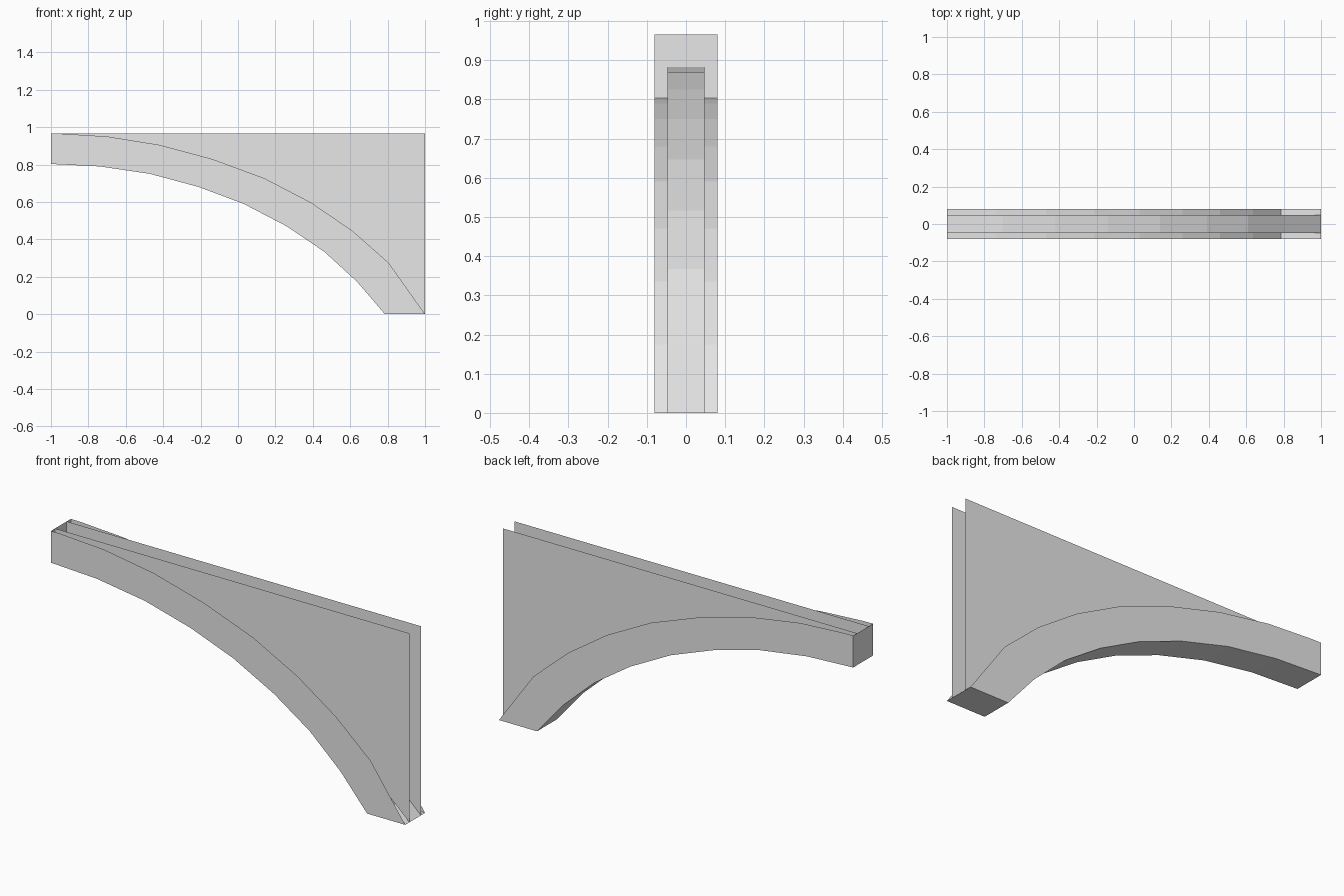
import bpy

if "Cube" in bpy.data.objects:
    bpy.data.objects.remove(bpy.data.objects["Cube"])

# Profiles in the x-z plane
LOWER = [(-1, .803), (-.74, .79), (-.47, .75), (-.21, .68), (.03, .59),
         (.26, .47), (.46, .335), (.635, .175), (.785, 0)]
UPPER = [(-1, .965), (-.95, .965), (-.7, .95), (-.42, .905), (-.14, .83),
         (.14, .727), (.39, .597), (.61, .447), (.805, .275), (1, 0)]
FLOOR = [(-1, .883)] + [(x, z - .08) for x, z in UPPER[2:-2]] + [(.805, .18), (1, 0)]
TOP = .965
OUTER, INNER = .08, .047   # half widths of the arch and of the channel

grey = bpy.data.materials.new("light_grey")
grey.diffuse_color = (.8, .8, .8, 1)
grey.use_nodes = True
grey.node_tree.nodes["Principled BSDF"].inputs["Base Color"].default_value = grey.diffuse_color


def make(name, verts, faces):
    mesh = bpy.data.meshes.new(name)
    mesh.from_pydata(verts, [], faces)
    mesh.materials.append(grey)
    obj = bpy.data.objects.new(name, mesh)
    bpy.context.collection.objects.link(obj)
    return obj


def side(name, outline, y):
    """Flat vertical sheet at depth y, facing away from the centre."""
    order = list(range(len(outline)))
    if y > 0:
        order.reverse()
    make(name, [(x, y, z) for x, z in outline], [order])


def ribbon(name, path, half, up):
    """Sheet swept across y along a path."""
    verts = [(x, s * half, z) for x, z in path for s in (-1, 1)]
    faces = [(2*i, 2*i+2, 2*i+3, 2*i+1) for i in range(len(path) - 1)]
    if not up:
        faces = [f[::-1] for f in faces]
    make(name, verts, faces)


# Arch shell: end cap, curved underside and foot in one open-topped strip
ribbon("arch_underside", [(-1, TOP)] + LOWER + [(1, 0)], OUTER, False)

# Channel floor between the two web plates
ribbon("channel_floor", FLOOR, INNER, True)

# Arch sides and the set-back web plates
for label, s in (("front", -1), ("back", 1)):
    side(label + "_arch_side", LOWER + UPPER[::-1], s * OUTER)
    side(label + "_web_plate", FLOOR + [(1, TOP), (-1, TOP)], s * INNER)
